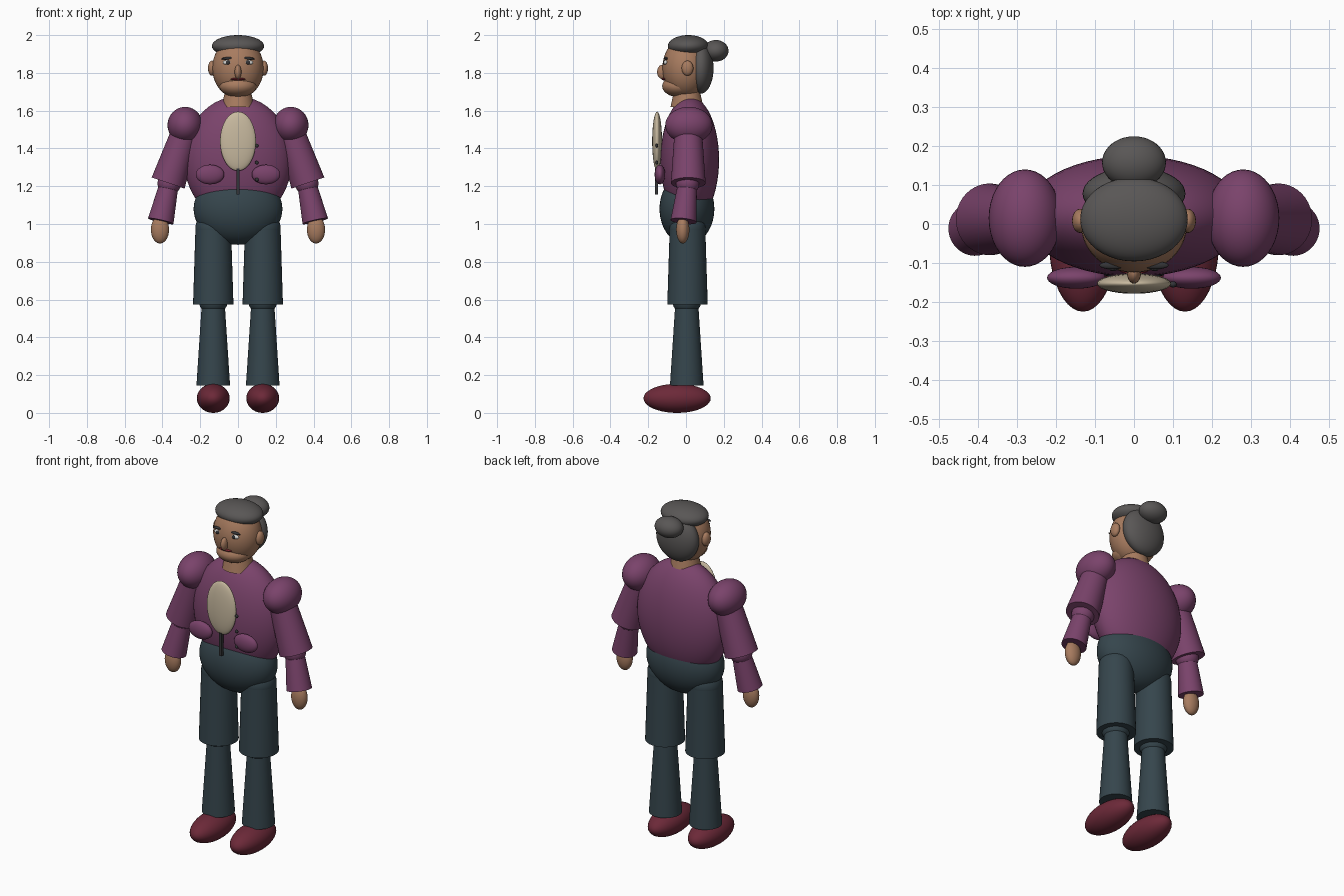
import bpy
from math import radians
from mathutils import Vector

old = bpy.data.objects.get("Cube")
if old:
    bpy.data.objects.remove(old, do_unlink=True)


def material(name, r, g, b):
    m = bpy.data.materials.new(name)
    m.use_nodes = True
    m.diffuse_color = (r, g, b, 1)
    node = m.node_tree.nodes["Principled BSDF"]
    node.inputs["Base Color"].default_value = (r, g, b, 1)
    node.inputs["Roughness"].default_value = 0.7
    return m


purple = material("purple cloth", 0.195, 0.056, 0.147)
slate = material("slate cloth", 0.036, 0.06, 0.073)
skin = material("tan skin", 0.39, 0.2, 0.115)
grey = material("grey hair", 0.1, 0.094, 0.092)
wine = material("wine leather", 0.15, 0.022, 0.04)
cream = material("cream cloth", 0.58, 0.49, 0.35)
charcoal = material("charcoal trim", 0.035, 0.035, 0.038)
white = material("eye white", 0.7, 0.7, 0.68)
red = material("lip red", 0.2, 0.02, 0.03)


def finish(name, mat):
    ob = bpy.context.object
    ob.name = name
    ob.data.materials.append(mat)
    bpy.ops.object.shade_smooth_by_angle(angle=radians(40))
    return ob


def ellipsoid(name, mat, centre, radii, tilt=0, segments=40):
    """Scaled sphere, optionally tilted about the front axis."""
    bpy.ops.mesh.primitive_uv_sphere_add(
        segments=segments, ring_count=segments // 2, location=centre, rotation=(0, tilt, 0))
    bpy.context.object.scale = radii
    return finish(name, mat)


def limb(name, mat, low, high, r_low, r_high):
    """Flared tube with flat ends between two points."""
    low, high = Vector(low), Vector(high)
    axis = high - low
    bpy.ops.mesh.primitive_cone_add(
        vertices=40, radius1=r_low, radius2=r_high, depth=axis.length,
        location=(low + high) / 2, rotation=axis.to_track_quat("Z", "Y").to_euler())
    return finish(name, mat)


# Trunk
ellipsoid("jacket_body", purple, (0, 0.02, 1.34), (0.285, 0.155, 0.335), segments=56)
ellipsoid("hips", slate, (0, 0.005, 1.08), (0.235, 0.145, 0.19), segments=56)
limb("neck", skin, (0, 0.005, 1.62), (0, 0.005, 1.74), 0.087, 0.06)

# Shirt front, placket and buttons
ellipsoid("shirt_front", cream, (0, -0.153, 1.438), (0.095, 0.026, 0.157))
bpy.ops.mesh.primitive_cube_add(size=1, location=(0, -0.157, 1.225))
bpy.context.object.scale = (0.016, 0.016, 0.135)
finish("placket", charcoal)
for i in range(3):
    ellipsoid("button", charcoal, (0.1, -0.155, 1.415 - 0.09 * i), (0.01, 0.008, 0.01), segments=16)

# Head and hair
ellipsoid("head", skin, (0, -0.003, 1.825), (0.136, 0.122, 0.16))
ellipsoid("jaw", skin, (0, -0.038, 1.73), (0.098, 0.088, 0.058))
ellipsoid("nose", skin, (0, -0.125, 1.805), (0.018, 0.028, 0.038), segments=24)
ellipsoid("mouth", red, (0, -0.116, 1.767), (0.04, 0.013, 0.007), segments=24)
ellipsoid("hair_cap", grey, (0, 0.012, 1.942), (0.138, 0.108, 0.058))
ellipsoid("hair_back", grey, (0, 0.078, 1.825), (0.132, 0.068, 0.135))
ellipsoid("hair_bun", grey, (0, 0.158, 1.917), (0.082, 0.067, 0.057))

for side, s in (("left", 1), ("right", -1)):
    # Face details
    ellipsoid(side + "_ear", skin, (0.138 * s, 0.008, 1.825), (0.021, 0.031, 0.04), segments=24)
    ellipsoid(side + "_eye", white, (0.053 * s, -0.107, 1.855), (0.027, 0.011, 0.013), segments=24)
    ellipsoid(side + "_pupil", charcoal, (0.053 * s, -0.115, 1.855), (0.011, 0.006, 0.011), segments=16)
    ellipsoid(side + "_eyebrow", charcoal, (0.055 * s, -0.106, 1.877), (0.034, 0.01, 0.007),
              tilt=radians(5) * s, segments=24)
    ellipsoid(side + "_pouch", purple, (0.148 * s, -0.138, 1.262), (0.075, 0.028, 0.052))

    # Arm
    elbow = (0.364 * s, 0.008, 1.215)
    ellipsoid(side + "_shoulder_puff", purple, (0.28 * s, 0.015, 1.523), (0.093, 0.125, 0.097))
    limb(side + "_upper_sleeve", purple, (0.37 * s, 0.012, 1.217), (0.275 * s, 0.012, 1.5), 0.092, 0.072)
    ellipsoid(side + "_elbow", purple, elbow, (0.062, 0.062, 0.062))
    limb(side + "_lower_sleeve", purple, (0.409 * s, -0.013, 1.015), elbow, 0.069, 0.05)
    ellipsoid(side + "_hand", skin, (0.413 * s, -0.017, 0.97), (0.048, 0.035, 0.073))

    # Leg
    x = 0.131 * s
    ellipsoid(side + "_hip_joint", slate, (x, 0.008, 0.975), (0.095, 0.095, 0.095))
    limb(side + "_thigh", slate, (x, 0.008, 0.573), (x, 0.008, 0.985), 0.107, 0.094)
    ellipsoid(side + "_knee", slate, (x, 0.004, 0.59), (0.076, 0.076, 0.068))
    limb(side + "_shin", slate, (x, 0.004, 0.145), (x, 0.004, 0.59), 0.089, 0.06)
    ellipsoid(side + "_shoe", wine, (x, -0.047, 0.077), (0.087, 0.178, 0.077))
